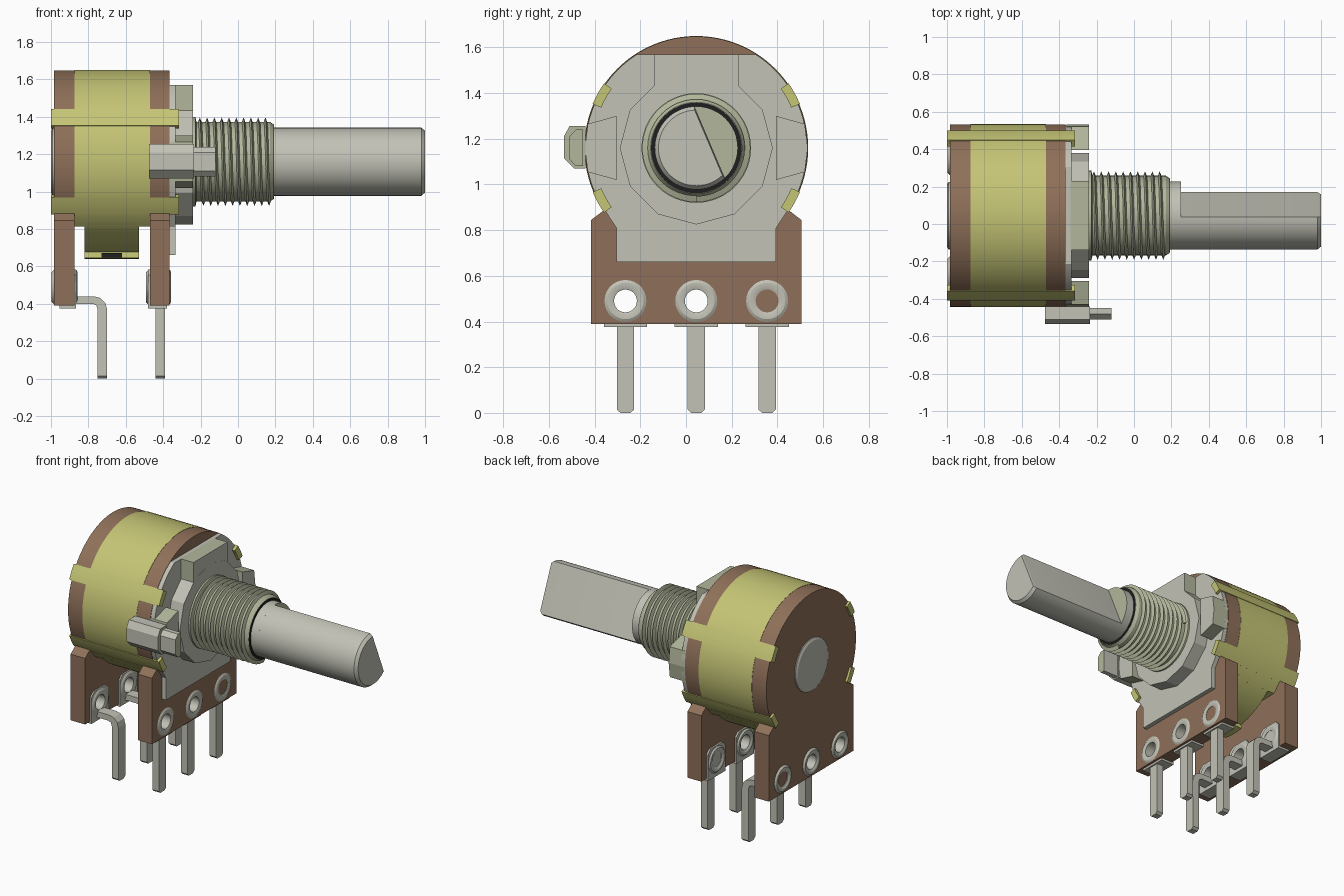
import bpy, bmesh, math
from math import cos, sin, pi, radians
from mathutils import Vector

if "Cube" in bpy.data.objects:
    bpy.data.objects.remove(bpy.data.objects["Cube"])

CY, CZ = 0.045, 1.16          # shaft axis position
PIN_Y = (-0.265, 0.045, 0.355)
EYE_Z = 0.49


def material(name, rgb):
    lin = [(c / 12.92 if c < 0.04 else ((c + 0.055) / 1.055) ** 2.4) for c in rgb] + [1]
    m = bpy.data.materials.new(name)
    m.use_nodes = True
    m.diffuse_color = lin
    m.node_tree.nodes["Principled BSDF"].inputs["Base Color"].default_value = lin
    return m


YELLOW = material("yellow metal", (0.77, 0.77, 0.46))
BROWN = material("brown board", (0.56, 0.44, 0.35))
GREY = material("light grey metal", (0.76, 0.76, 0.715))
GREEN = material("greenish grey metal", (0.70, 0.72, 0.61))
BLACK = material("black", (0.12, 0.12, 0.12))


def finish(name, bm, mats, smooth=True):
    bmesh.ops.recalc_face_normals(bm, faces=bm.faces)
    if len(mats) > 1:          # second material goes on faces pointing along x
        for f in bm.faces:
            f.material_index = int(abs(f.normal.x) > 0.9)
    me = bpy.data.meshes.new(name)
    bm.to_mesh(me)
    bm.free()
    ob = bpy.data.objects.new(name, me)
    bpy.context.collection.objects.link(ob)
    for m in mats:
        me.materials.append(m)
    if smooth:
        bpy.ops.object.select_all(action='DESELECT')
        ob.select_set(True)
        bpy.context.view_layer.objects.active = ob
        bpy.ops.object.shade_smooth_by_angle(angle=radians(28))
    return ob


def loft(name, pts, sections, mats, centre=(CY, CZ), axis='x', smooth=True):
    """Solid from a flat profile placed at (position, scale) sections."""
    bm = bmesh.new()
    rings = []
    for pos, s in sections:
        ring = []
        for a, b in pts:
            a, b = centre[0] + (a - centre[0]) * s, centre[1] + (b - centre[1]) * s
            ring.append(bm.verts.new((pos, a, b) if axis == 'x' else (a, pos, b)))
        rings.append(ring)
    n = len(pts)
    for r0, r1 in zip(rings, rings[1:]):
        for i in range(n):
            j = (i + 1) % n
            bm.faces.new((r0[i], r0[j], r1[j], r1[i]))
    bm.faces.new(rings[0])
    bm.faces.new(rings[-1])
    return finish(name, bm, mats, smooth)


def prism(name, pts, x0, x1, *mats, **kw):
    return loft(name, pts, [(x0, 1), (x1, 1)], mats, **kw)


def lathe(name, profile, mat, y=CY, z=CZ, seg=48, closed=False):
    """Revolve (x, radius) points about an x-parallel axis."""
    bm = bmesh.new()
    rings = [[bm.verts.new((x, y + r * cos(2 * pi * i / seg), z + r * sin(2 * pi * i / seg)))
              for i in range(seg)] for x, r in profile]
    pairs = list(zip(rings, rings[1:])) + ([(rings[-1], rings[0])] if closed else [])
    for r0, r1 in pairs:
        for i in range(seg):
            j = (i + 1) % seg
            bm.faces.new((r0[i], r0[j], r1[j], r1[i]))
    if not closed:
        bm.faces.new(rings[0])
        bm.faces.new(rings[-1])
    return finish(name, bm, [mat])


def arc(r, a0, a1, n):
    return [(CY + r * cos(radians(a0 + (a1 - a0) * i / n)),
             CZ + r * sin(radians(a0 + (a1 - a0) * i / n))) for i in range(n + 1)]


def arc_band(r0, r1, a0, a1, n):
    return arc(r1, a0, a1, n) + arc(r0, a1, a0, n)


def box(y0, y1, z0, z1):
    return [(y0, z0), (y1, z0), (y1, z1), (y0, z1)]


# Yellow can with flat open bottom, and its bottom strap
prism("can", arc(0.49, -44.8, 224.8, 72), -0.875, -0.47, YELLOW)
prism("bottom_strap", arc_band(0.465, 0.49, 222, 318, 28), -0.82, -0.53, YELLOW)
prism("strap_clinch", arc_band(0.485, 0.52, 261, 279, 6), -0.82, -0.53, YELLOW)
for y in (-0.037, 0.127):
    prism("clinch_slot", box(y - 0.004, y + 0.004, 0.648, 0.672), -0.73, -0.62, BLACK)

# Four can tabs folded over the boards
for a in (29, 151, 209, 331):
    prism("can_tab", arc_band(0.452, 0.493, a - 6, a + 6, 4), -1.0, -0.315, YELLOW)

# Hidden cutter for the eyelet holes
bm = bmesh.new()
for y in PIN_Y:
    ret = bmesh.ops.create_cone(bm, cap_ends=True, segments=24, radius1=0.06, radius2=0.06, depth=1)
    for v in ret["verts"]:
        v.co = Vector((v.co.z - 0.68, y + v.co.x, EYE_Z + v.co.y))
cutter = finish("eyelet_hole_cutter", bm, [BROWN], False)
cutter.hide_render = True
cutter.hide_viewport = True


def drill(ob):
    mod = ob.modifiers.new("eyelet_holes", 'BOOLEAN')
    mod.operation = 'DIFFERENCE'
    mod.solver = 'EXACT'
    mod.object = cutter


# Brown boards
board = arc(0.488, -34, 214, 64) + [(-0.415, 0.845), (-0.415, 0.39), (0.505, 0.39), (0.505, 0.845)]
drill(prism("rear_board", board, -0.985, -0.875, BROWN))
drill(prism("front_board", board, -0.47, -0.365, BROWN))

# Rear rivet
lathe("rear_rivet", [(-0.98, 0.18), (-0.992, 0.18), (-1.0, 0.165)], GREY)


# Eyelets, pads and pins
def tip_pin(y, top):
    return [(y - 0.038, top), (y - 0.038, 0.015), (y - 0.022, 0), (y + 0.022, 0),
            (y + 0.038, 0.015), (y + 0.038, top)]


bend = [(-0.87, 0.40), (-0.87, 0.44), (-0.77, 0.44), (-0.735, 0.431), (-0.709, 0.405), (-0.70, 0.37),
        (-0.75, 0.37), (-0.757, 0.391), (-0.775, 0.40)]
for y in PIN_Y:
    pad = [(y - 0.095, 0.375), (y + 0.095, 0.375), (y + 0.095, 0.555), (y + 0.065, 0.585),
           (y - 0.065, 0.585), (y - 0.095, 0.555)]
    for side, x0, x1 in (("rear", -0.985, -0.865), ("front", -0.48, -0.365)):
        lathe(side + "_eyelet",
              [(x0 - 0.004, 0.05), (x0 - 0.012, 0.064), (x0 - 0.012, 0.08), (x0, 0.092), (x0 + 0.003, 0.062),
               (x1 - 0.003, 0.062), (x1, 0.092), (x1 + 0.007, 0.08), (x1 + 0.007, 0.064), (x1 + 0.002, 0.05)],
              GREY, y, EYE_Z, 28, True)
    drill(prism("rear_pad", pad, -0.878, -0.865, GREY))
    drill(prism("front_pad", pad, -0.482, -0.468, GREY))
    prism("rear_foot", box(y - 0.095, y + 0.095, 0.375, 0.392), -0.955, -0.866, GREY)
    prism("front_foot", box(y - 0.095, y + 0.095, 0.375, 0.392), -0.481, -0.38, GREY)
    prism("rear_pin", tip_pin(y, 0.37), -0.75, -0.70, GREY)
    prism("rear_pin_bend", bend, y - 0.038, y + 0.038, GREY, axis='y')
    prism("front_pin", tip_pin(y, 0.38), -0.44, -0.39, GREY)

# Front mounting plate
plate = arc(0.485, -36, 57.7, 24) + arc(0.485, 122.3, 216, 24) + [
    (-0.305, 0.81), (-0.305, 0.66), (0.395, 0.66), (0.395, 0.81)]
prism("front_plate", plate, -0.366, -0.335, GREY)

# Raised twelve-sided boss, top key and side lugs
prism("plate_boss", arc(0.335, 0, 330, 11), -0.34, -0.24, GREY, smooth=False)
prism("top_key", box(-0.14, 0.23, 1.40, 1.57), -0.34, -0.241, GREEN, GREY, smooth=False)
for s in (-1, 1):
    lug = [(CY + s * 0.35, CZ + 0.14), (CY + s * 0.475, CZ + 0.105), (CY + s * 0.488, CZ),
           (CY + s * 0.475, CZ - 0.105), (CY + s * 0.35, CZ - 0.14)]
    prism("side_lug", lug, -0.36, -0.241, GREEN, GREY, smooth=False)

# Locating peg on the front side
peg = [(-0.44, 1.07), (-0.44, 1.255), (-0.51, 1.255), (-0.535, 1.21), (-0.535, 1.115), (-0.49, 1.07)]
tip = [(-0.45, 1.08), (-0.45, 1.24), (-0.482, 1.24), (-0.51, 1.21), (-0.51, 1.11), (-0.482, 1.08)]
prism("locating_peg", peg, -0.475, -0.235, GREY, GREEN, smooth=False)
prism("locating_peg_tip", tip, -0.24, -0.12, GREY, GREEN, smooth=False)

# Threaded bushing
lathe("bushing", [(-0.30, 0.24), (-0.228, 0.24), (-0.222, 0.213), (0.17, 0.213), (0.19, 0.2)], GREEN)
bm = bmesh.new()
seg, turns, pitch = 36, 9.75, 0.039
prev = None
for i in range(int(seg * turns) + 1):
    a, x = 2 * pi * i / seg, -0.214 + pitch * i / seg
    ring = [bm.verts.new((x + dx, CY + r * cos(a), CZ + r * sin(a)))
            for dx, r in ((-0.011, 0.208), (0, 0.237), (0.011, 0.208))]
    if prev:
        for k in range(3):
            bm.faces.new((prev[k], prev[(k + 1) % 3], ring[(k + 1) % 3], ring[k]))
    else:
        bm.faces.new(ring)
    prev = ring
bm.faces.new(prev)
finish("bushing_thread", bm, [GREEN])
lathe("bushing_mouth_gap", [(0.186, 0.198), (0.193, 0.198), (0.193, 0.176), (0.186, 0.176)], BLACK, closed=True)

# Shaft: round collar, then the flatted length with a chamfered end
prism("shaft_collar", arc(0.182, 0, 352.5, 47), 0.15, 0.252, GREY, GREEN)
loft("flatted_shaft", arc(0.182, 92.5, 313.5, 36), [(0.24, 1), (0.98, 1), (1.0, 0.91)], [GREY])
